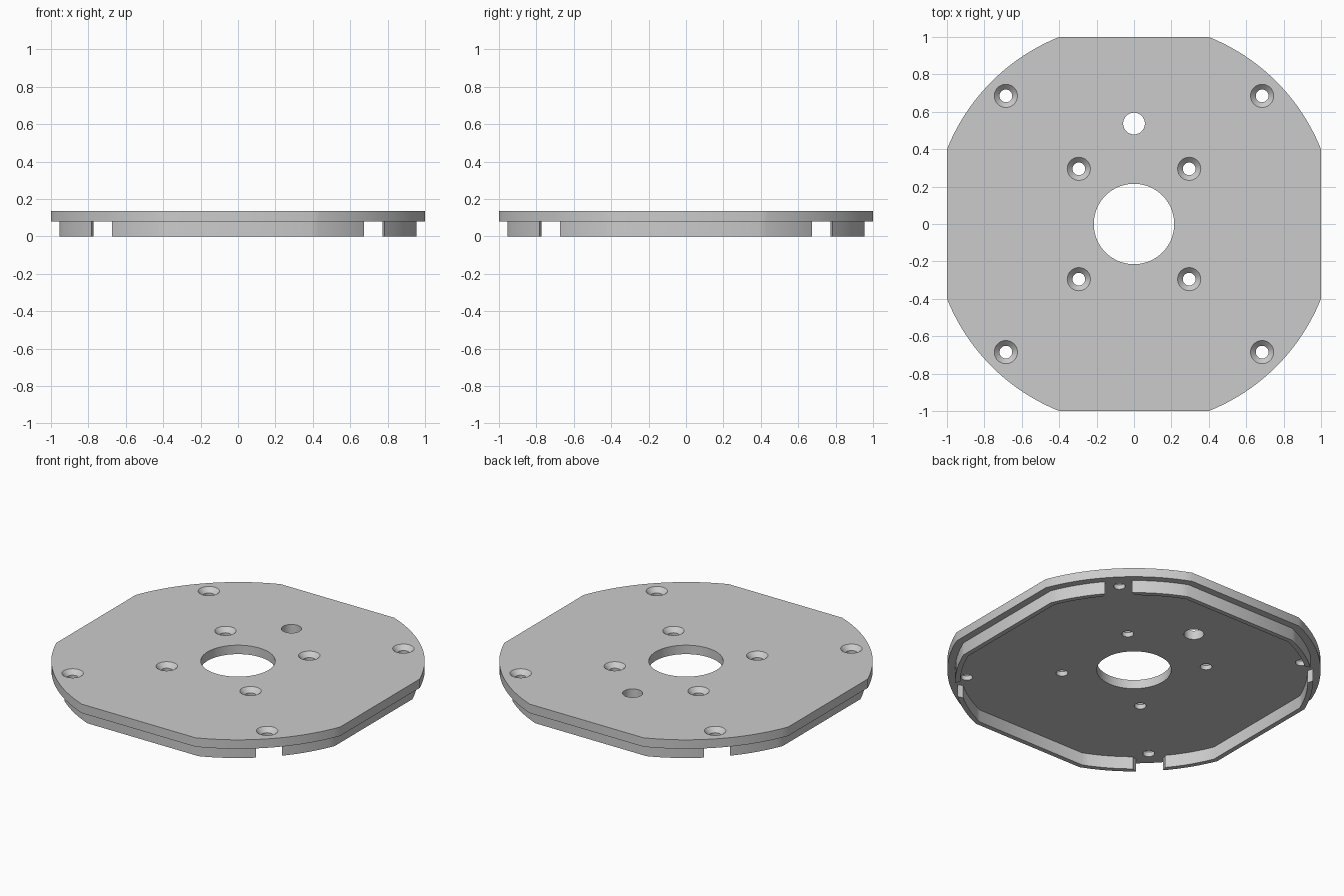
import bpy
import bmesh
from math import acos, atan2, cos, pi, sin

if "Cube" in bpy.data.objects:
    bpy.data.objects.remove(bpy.data.objects["Cube"], do_unlink=True)

RIM_TOP, TOP = 0.08, 0.137
CORNER, INNER = 0.685, 0.295

grey = bpy.data.materials.new("plain_grey")
grey.use_nodes = True
colour = (0.6, 0.6, 0.6, 1)
grey.diffuse_color = colour
grey.node_tree.nodes["Principled BSDF"].inputs["Base Color"].default_value = colour


def outline(half, radius, steps=20):
    """Circle trimmed by a square: four flats joined by four arcs."""
    start = acos(half / radius)
    sweep = pi / 2 - 2 * start
    return [(radius * cos(a), radius * sin(a))
            for q in range(4) for i in range(steps + 1)
            for a in [q * pi / 2 + start + sweep * i / steps]]


def circle(x, y, r, steps=48):
    return [(x + r * cos(2 * pi * i / steps), y + r * sin(2 * pi * i / steps))
            for i in range(steps)]


def loft(bm, sections, closed=False):
    """Join (outline, z) sections; cap the ends or close into a ring."""
    rings = [[bm.verts.new((x, y, z)) for x, y in pts] for pts, z in sections]
    pairs = list(zip(rings, rings[1:]))
    if closed:
        pairs.append((rings[-1], rings[0]))
    else:
        bm.faces.new(rings[0][::-1])
        bm.faces.new(rings[-1])
    for low, high in pairs:
        for i in range(len(low)):
            j = (i + 1) % len(low)
            bm.faces.new((low[i], low[j], high[j], high[i]))


def make(name, bm):
    bmesh.ops.recalc_face_normals(bm, faces=bm.faces)
    mesh = bpy.data.meshes.new(name)
    bm.to_mesh(mesh)
    bm.free()
    mesh.materials.append(grey)
    ob = bpy.data.objects.new(name, mesh)
    bpy.context.collection.objects.link(ob)
    return ob


def cut(ob, cutter):
    """Subtract the cutter, remove it, and shade the result."""
    cutter.hide_render = True
    mod = ob.modifiers.new("cut", "BOOLEAN")
    mod.operation, mod.solver, mod.object = "DIFFERENCE", "EXACT", cutter
    bpy.ops.object.select_all(action="DESELECT")
    bpy.context.view_layer.objects.active = ob
    ob.select_set(True)
    bpy.ops.object.modifier_apply(modifier=mod.name)
    bpy.data.objects.remove(cutter, do_unlink=True)
    bpy.ops.object.shade_smooth_by_angle()


signs = [(sx, sy) for sx in (-1, 1) for sy in (-1, 1)]

# Top plate with countersunk screw holes, centre bore and cable hole
bm = bmesh.new()
loft(bm, [(outline(1, 1.077), RIM_TOP), (outline(1, 1.077), TOP)])
plate = make("top_plate", bm)

bm = bmesh.new()
for offset in (CORNER, INNER):
    for sx, sy in signs:
        x, y = sx * offset, sy * offset
        loft(bm, [(circle(x, y, r), z) for r, z in (
            (0.034, 0), (0.034, TOP - 0.028), (0.062, TOP), (0.062, TOP + 0.1))])
for y, r in ((0, 0.215), (0.537, 0.058)):
    loft(bm, [(circle(0, y, r, 80), 0), (circle(0, y, r, 80), TOP + 0.1)])
cut(plate, make("hole_cutter", bm))

# Thin rim underneath, broken by round clearances at the corner screws
outer, inner = outline(0.955, 1.032), outline(0.925, 1.002)
bm = bmesh.new()
loft(bm, [(outer, 0), (outer, RIM_TOP), (inner, RIM_TOP), (inner, 0)], closed=True)
rim = make("lower_rim", bm)

bm = bmesh.new()
for sx, sy in signs:
    ring = circle(sx * CORNER, sy * CORNER, 0.098)
    loft(bm, [(ring, -0.1), (ring, TOP)])
cut(rim, make("clearance_cutter", bm))
